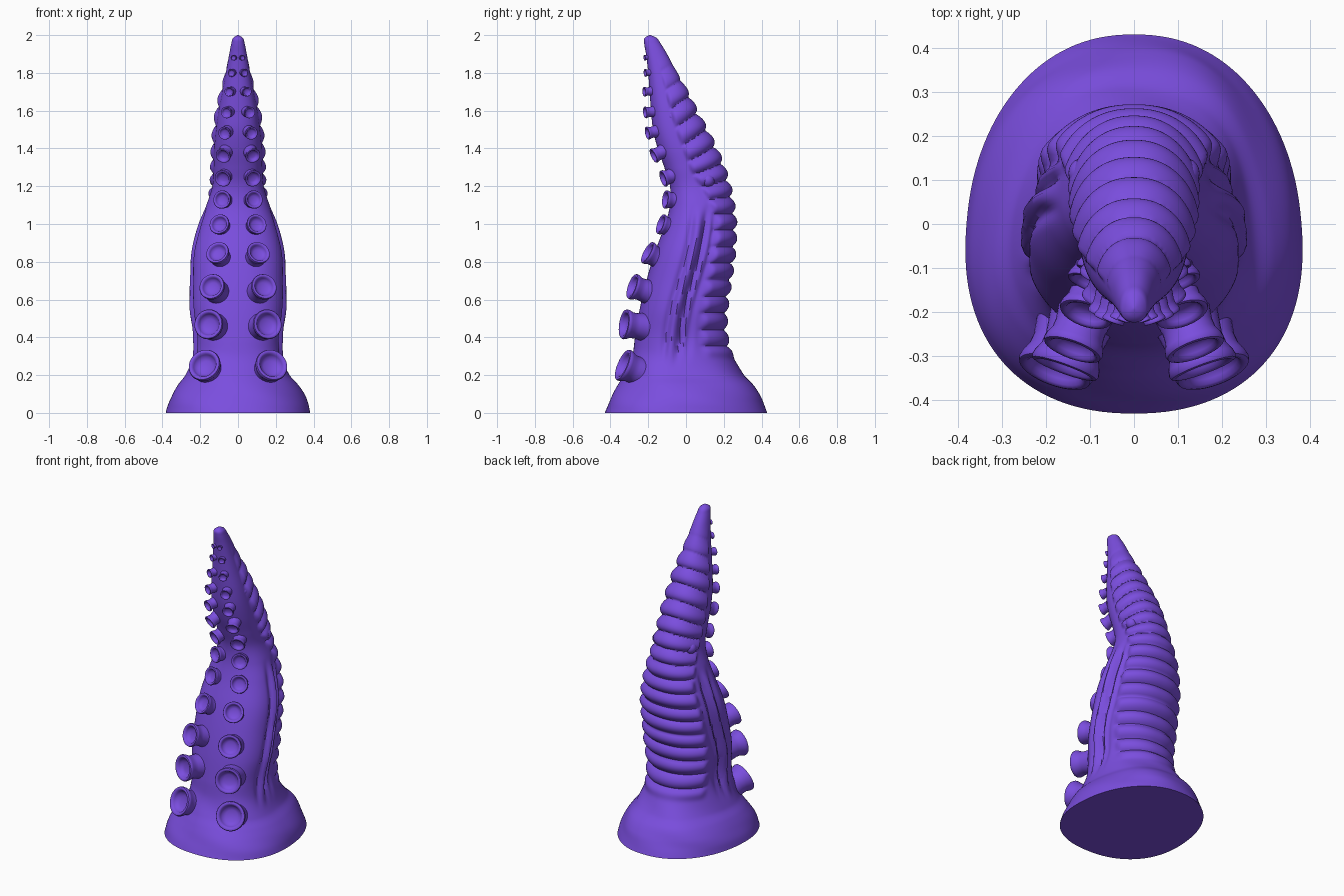
import bpy, bmesh, math
from mathutils import Vector

cube = bpy.data.objects.get("Cube")
if cube:
    bpy.data.objects.remove(cube)

purple = bpy.data.materials.new("violet rubber")
purple.use_nodes = True
COLOUR = (0.195, 0.075, 0.73, 1)
purple.diffuse_color = COLOUR
purple.node_tree.nodes["Principled BSDF"].inputs["Base Color"].default_value = COLOUR

# Body sections: height, front edge, back edge, half width
SECTIONS = [
    (0, -.43, .43, .38), (.05, -.41, .41, .368), (.1, -.385, .39, .345),
    (.15, -.355, .36, .312), (.2, -.325, .31, .272), (.3, -.285, .245, .235),
    (.4, -.27, .205, .225), (.55, -.245, .205, .243), (.7, -.21, .225, .242),
    (.85, -.165, .245, .235), (1, -.11, .25, .2), (1.1, -.085, .24, .166),
    (1.2, -.085, .22, .135), (1.3, -.115, .19, .128), (1.4, -.15, .15, .125),
    (1.5, -.175, .1, .116), (1.6, -.185, .045, .102), (1.7, -.193, 0, .083),
    (1.8, -.2, -.05, .064), (1.9, -.212, -.1, .046), (1.96, -.222, -.137, .034),
    (1.985, -.22, -.155, .026), (2, -.195, -.187, .003),
]


def smooth(a, b, v):
    t = min(max((v - a) / (b - a), 0), 1)
    return t * t * (3 - 2 * t)


def slope(i, k):
    a, b = SECTIONS[max(i - 1, 0)], SECTIONS[min(i + 1, len(SECTIONS) - 1)]
    return (b[k] - a[k]) / (b[0] - a[0])


def section(z):
    """Front, back and half width at a height, by Hermite interpolation."""
    i = max(j for j in range(len(SECTIONS) - 1) if SECTIONS[j][0] <= z)
    a, b = SECTIONS[i], SECTIONS[i + 1]
    h = b[0] - a[0]
    t = (z - a[0]) / h
    s = t * t * (3 - 2 * t)
    m0, m1 = t * (1 - t) ** 2 * h, t * t * (t - 1) * h
    return [a[k] + (b[k] - a[k]) * s + m0 * slope(i, k) + m1 * slope(i + 1, k)
            for k in (1, 2, 3)]


def finish(name, bm):
    bmesh.ops.recalc_face_normals(bm, faces=bm.faces)
    mesh = bpy.data.meshes.new(name)
    bm.to_mesh(mesh)
    bm.free()
    mesh.materials.append(purple)
    ob = bpy.data.objects.new(name, mesh)
    bpy.context.collection.objects.link(ob)
    bpy.ops.object.select_all(action='DESELECT')
    ob.select_set(True)
    bpy.context.view_layer.objects.active = ob
    bpy.ops.object.shade_smooth_by_angle(angle=math.radians(50))
    return ob


def bridge(bm, lower, upper):
    n = len(lower)
    for i in range(n):
        j = (i + 1) % n
        bm.faces.new((lower[i], lower[j], upper[j], upper[i]))


def body_point(z, ang):
    front, back, half = section(z)
    mid, depth = (front + back) / 2, (back - front) / 2
    c, s = math.cos(ang), math.sin(ang)
    power = 0.9                       # slightly squared oval
    px = math.copysign(abs(c) ** power, c)
    py = math.copysign(abs(s) ** power, s)
    x = half * px * (1 - 0.09 * py)   # fuller towards the front
    y = mid + depth * py
    # Overlapping ribs across the back, tilted with the lean of the upper part
    phase = z + 0.5 * smooth(1, 1.4, z) * (back - y)
    edge = 0.35 - 0.5 * smooth(1, 1.3, z)
    ribs = smooth(edge, edge + 0.2, s) * smooth(.27, .36, z) * (1 - smooth(1.6, 1.9, z))
    push = ribs * (0.028 * abs(math.sin(math.pi * phase / 0.088)) ** 0.7 - 0.006)
    # Long folds down each side
    folds = smooth(.22, .4, z) * (1 - smooth(.95, 1.12, z)) * smooth(.25, .6, abs(c))
    line = -0.05 + 0.21 * (z - .3) + 0.012 * math.sin(9 * z)
    for offset, deep in ((0, .028), (-.075, .016), (.05, .014)):
        push -= folds * deep * math.exp(-((y - line - offset) / 0.018) ** 2)
    push += folds * 0.012 * math.exp(-((y - line + .038) / 0.022) ** 2)
    # Gentle unevenness of the foot
    push += 0.005 * math.sin(5 * ang + 20 * z) * smooth(0, .1, z) * (1 - smooth(.2, .35, z))
    return Vector((x + c * push, y + s * push, z))


# Tapering body with a flared foot
bm = bmesh.new()
SIDES, STEPS = 128, 260
rings = []
for k in range(STEPS + 1):
    z = 2 * k / STEPS
    rings.append([bm.verts.new(body_point(z, math.tau * i / SIDES)) for i in range(SIDES)])
for low, high in zip(rings, rings[1:]):
    bridge(bm, low, high)
bm.faces.new(rings[0])
bm.faces.new(rings[-1])
finish("tentacle_body", bm)

# Cup outline: radius and distance along its axis, in rim radii
CUP = [(.95, -1.5), (.84, -.8), (.86, -.5), (.97, -.25), (1, -.1), (.96, 0),
       (.86, .03), (.76, -.02), (.7, -.14), (.62, -.3), (.4, -.4), (.08, -.43)]


def sucker(name, centre, radius, rise, turn):
    """Hollow cup facing forwards, raised by rise and turned outwards by turn."""
    rise, turn = math.radians(rise), math.radians(turn)
    axis = Vector((math.sin(turn) * math.cos(rise),
                   -math.cos(turn) * math.cos(rise), math.sin(rise)))
    spin = axis.to_track_quat('Z', 'Y')
    bm = bmesh.new()
    loops = []
    for r, d in CUP:
        loops.append([bm.verts.new(Vector(centre) + radius * (spin @ Vector(
            (r * math.cos(math.tau * i / 32), r * math.sin(math.tau * i / 32), d))))
            for i in range(32)])
    for low, high in zip(loops, loops[1:]):
        bridge(bm, low, high)
    bm.faces.new(loops[0])
    bm.faces.new(loops[-1])
    finish(name, bm)


# Two rows of suckers: x, y, height, radius, rise
SUCKERS = [
    (.18, -.335, .255, .088, 22), (.158, -.328, .47, .08, 8), (.14, -.285, .67, .07, 18),
    (.11, -.205, .85, .063, 27), (.1, -.135, 1, .055, 18), (.086, -.11, 1.13, .049, 6),
    (.082, -.122, 1.24, .045, -18), (.08, -.172, 1.36, .041, -25),
    (.072, -.205, 1.48, .035, -12), (.062, -.217, 1.59, .031, -6),
    (.048, -.222, 1.7, .026, -4), (.035, -.217, 1.8, .021, -4),
    (.024, -.22, 1.88, .015, -4),
]
for n, (x, y, z, radius, rise) in enumerate(SUCKERS, 1):
    for side, label in ((1, "left"), (-1, "right")):
        sucker(f"sucker_{label}_{n}", (side * x, y, z), radius, rise, side * 20)

# Knobs where the upper ribs end on each side
for n in range(5):
    y, z = .115 - .047 * n, 1.23 + .085 * n
    for side, label in ((1, "left"), (-1, "right")):
        bm = bmesh.new()
        bmesh.ops.create_uvsphere(bm, u_segments=20, v_segments=12, radius=.036 - .003 * n)
        bmesh.ops.translate(bm, verts=bm.verts,
                            vec=(side * (section(z)[2] - .018), y, z))
        finish(f"side_knob_{label}_{n + 1}", bm)
